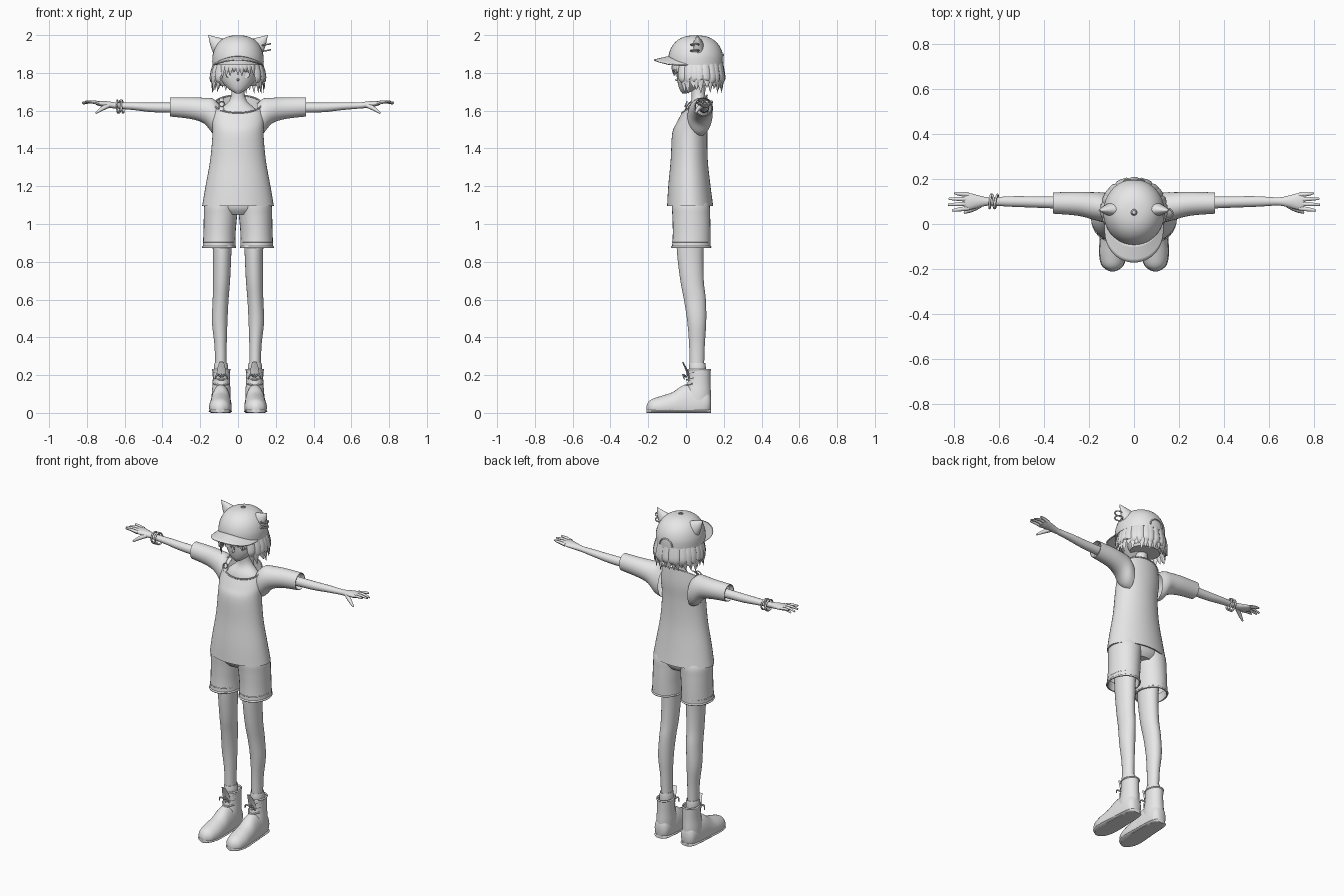
import bpy, bmesh, random
from math import sin, cos, pi, sqrt, radians
from mathutils import Vector

random.seed(4)
cube = bpy.data.objects.get("Cube")
if cube:
    bpy.data.objects.remove(cube)

grey = bpy.data.materials.new("plain grey")
grey.use_nodes = True
grey.diffuse_color = (0.8, 0.8, 0.8, 1)
grey.node_tree.nodes["Principled BSDF"].inputs["Base Color"].default_value = (0.8, 0.8, 0.8, 1)


def smooth_rows(rows, k=4):
    """Catmull-Rom interpolation through rows of numbers."""
    out = []
    for i in range(len(rows) - 1):
        a, b, c, d = rows[max(i - 1, 0)], rows[i], rows[i + 1], rows[min(i + 2, len(rows) - 1)]
        for j in range(k):
            t = j / k
            out.append(tuple(q + 0.5 * t * (r - p + t * (2 * p - 5 * q + 4 * r - s + t * (3 * (q - r) + s - p)))
                             for p, q, r, s in zip(a, b, c, d)))
    return out + [tuple(rows[-1])]


def skin(bm, rings, closed=False, caps=True):
    """Join a list of rings of points into a surface."""
    vs = [[bm.verts.new(p) for p in ring] for ring in rings]
    n = len(vs[0])
    for a, b in zip(vs, vs[1:] + (vs[:1] if closed else [])):
        for i in range(n):
            bm.faces.new((a[i], a[(i + 1) % n], b[(i + 1) % n], b[i]))
    if caps and not closed:
        bm.faces.new(vs[0])
        bm.faces.new(vs[-1])


def finish(name, bm, mirror=False):
    bmesh.ops.recalc_face_normals(bm, faces=bm.faces)
    mesh = bpy.data.meshes.new(name)
    bm.to_mesh(mesh)
    bm.free()
    mesh.materials.append(grey)
    ob = bpy.data.objects.new(name, mesh)
    bpy.context.collection.objects.link(ob)
    if mirror:
        ob.modifiers.new("Mirror", "MIRROR")
    for other in bpy.context.selected_objects:
        other.select_set(False)
    ob.select_set(True)
    bpy.context.view_layer.objects.active = ob
    bpy.ops.object.shade_smooth_by_angle(angle=radians(45))
    return ob


def loft(name, rows, axis="z", mirror=False, lip=0, n=28, k=4):
    """Rows: position on axis, two centres, two radii, optional tilt; lip turns the first edge inward."""
    rows = smooth_rows([r if len(r) == 6 else (*r, 0) for r in rows], k)
    if lip:
        t, a, b, ra, rb, tilt = rows[0]
        rows[:0] = [(t + lip, a, b, ra * 0.88, rb * 0.88, tilt), (t, a, b, ra * 0.94, rb * 0.94, tilt)]
    rings = []
    for t, a, b, ra, rb, tilt in rows:
        ring = []
        for i in range(n):
            u, v = cos(2 * pi * i / n), sin(2 * pi * i / n)
            p, q, s = a + ra * u, b + rb * v, t + tilt * v
            x, y, z = {"x": (s, p, q), "y": (p, s, q), "z": (p, q, s)}[axis]
            ring.append((x, y, max(z, 0)))
        rings.append(ring)
    bm = bmesh.new()
    skin(bm, rings, caps=not lip)
    return finish(name, bm, mirror)


def tubes(name, items, mirror=False, n=8, k=3):
    """Items: path, radii, thin direction, flatness, closed."""
    bm = bmesh.new()
    for pts, radii, ref, flat, closed in items:
        if not closed:
            rows = smooth_rows([(*p, r) for p, r in zip(pts, radii)], k)
        else:
            rows = [(*p, radii) for p in pts]
        path, m = [Vector(r[:3]) for r in rows], len(rows)
        rings = []
        for i, p in enumerate(path):
            ahead = path[(i + 1) % m] if closed else path[min(i + 1, m - 1)]
            behind = path[i - 1] if closed else path[max(i - 1, 0)]
            t = (ahead - behind).normalized()
            side = t.cross(Vector(ref)).normalized()
            up = side.cross(t)
            rad = max(rows[i][3], 0.0008)
            rings.append([p + rad * (cos(2 * pi * j / n) * side + flat * sin(2 * pi * j / n) * up) for j in range(n)])
        skin(bm, rings, closed)
    return finish(name, bm, mirror)


def hoop(centre, u, v, radius, n=28):
    """A closed elliptical tube spanned by two axes."""
    c, u, v = Vector(centre), Vector(u), Vector(v)
    pts = [c + u * cos(2 * pi * i / n) + v * sin(2 * pi * i / n) for i in range(n)]
    return pts, radius, u.cross(v).normalized(), 1, True


# Shirt: body with scooped neckline, and sleeves
loft("shirt_body", [(1.095, 0, .022, .19, .122), (1.2, 0, .018, .172, .112), (1.34, 0, .017, .147, .098),
                    (1.48, 0, .02, .135, .093), (1.56, 0, .034, .137, .084, .025),
                    (1.635, 0, .045, .125, .067, .047)], lip=.03, n=40)
loft("sleeve", [(.36, .093, 1.62, .047, .051), (.25, .09, 1.613, .053, .057), (.18, .08, 1.6, .061, .068),
                (.135, .074, 1.573, .066, .092), (.1, .07, 1.55, .06, .085)], "x", True, lip=-.03)
tubes("collar_trim", [([(.125 * cos(a), .045 + .067 * sin(a), 1.635 + .047 * sin(a))
                        for a in [2 * pi * i / 40 for i in range(40)]], .004, (0, 0, 1), 1, True)])
tubes("shoulder_strap", [([(-.085, -.005, 1.6), (-.087, .012, 1.635), (-.085, .05, 1.665)], [.012] * 3, (0, -1, .5), .3, False),
                         hoop((-.086, 0, 1.635), (.016, 0, 0), (0, .005, .013), .003, 12)])

# Neck and head
loft("neck", [(1.54, 0, .05, .112, .065), (1.6, 0, .056, .1, .056), (1.645, 0, .066, .052, .04),
              (1.69, 0, .065, .035, .035), (1.76, 0, .06, .036, .036)])
loft("head", [(1.692, 0, -.008, .012, .012), (1.715, 0, .012, .05, .047), (1.76, 0, .04, .088, .086),
              (1.82, 0, .055, .105, .105), (1.88, 0, .06, .11, .11), (1.93, 0, .06, .085, .09)])
loft("nose", [(-.03, 0, 1.765, .014, .016), (-.058, 0, 1.763, .002, .002)], "y", n=8)
loft("eye", [(-.026, .043, 1.79, .021, .018), (-.04, .042, 1.79, .019, .017)], "y", True, n=16)
tubes("eyelash", [([(.018, -.045, 1.8), (.04, -.044, 1.811), (.066, -.03, 1.8)], [.002, .004, .001], (0, 1, 0), .6, False)], True)
tubes("mouth", [([(-.015, -.032, 1.73), (0, -.036, 1.728), (.015, -.032, 1.73)], [.001, .002, .001], (0, 1, 0), .6, False)])

# Hair: inner mass, hanging locks and a fringe
loft("hair_mass", [(1.73, 0, .095, .09, .075), (1.78, 0, .095, .113, .095), (1.87, 0, .085, .115, .1)])
locks = []
for row, (count, low) in enumerate([(24, 1.70), (19, 1.735)]):
    for i in range(count):
        a = radians(-38 + 256 * i / (count - 1)) + random.uniform(-.05, .05)
        c, s, w = cos(a), sin(a), .9 + .05 * row
        tip = low + random.uniform(-.012, .03)
        r = random.uniform(.92, 1.04)
        locks.append(([(.115 * c, .06 + .125 * s, 1.875), (.143 * w * c, .063 + .14 * s * w, 1.81),
                       (.15 * w * c, .065 + .143 * s * w, 1.765),
                       (.145 * r * c, .07 + .12 * r * s, tip)], [.02, .024, .02, .001], (c, s, 0), .4, False))
for i in range(11):
    x = -.1 + .02 * i
    y = .045 - .118 * sqrt(1 - (x / .125) ** 2)
    tip = 1.795 + random.uniform(-.012, .016) - 3.5 * x * x
    locks.append(([(x * .9, y + .012, 1.87), (x, y, 1.83), (x * 1.04, y + .008, tip)], [.014, .014, .001], (x, -.1, 0), .35, False))
tubes("hair_locks", locks, n=6)

# Cap: dome, brim, pointed ears, back opening and rings
dome = [(1.842, 0, .052, .136, .146)]
for i in range(9):
    t = radians(10 * i + 7)
    dome.append((1.86 + .139 * sin(t) ** .95, 0, .052, .137 * cos(t) ** .8, .147 * cos(t) ** .8))
loft("cap_dome", dome, lip=.01, n=36, k=2)
bm = bmesh.new()
grid = []
for i in range(25):
    a = radians(-90 + 7.5 * i)
    s, c = sin(a), max(cos(a), 0)
    inner, outer = Vector((.13 * s, .05 - .138 * c, 1.89 - .042 * s * s)), Vector((.132 * s, -.005 - .166 * c ** .8, 1.871 - .028 * s * s))
    grid.append([bm.verts.new(inner.lerp(outer, j / 5)) for j in range(6)])
for a, b in zip(grid, grid[1:]):
    for j in range(5):
        bm.faces.new((a[j], b[j], b[j + 1], a[j + 1]))
brim = finish("cap_brim", bm)
brim.modifiers.new("Thickness", "SOLIDIFY").thickness = .006
tubes("cap_ear", [([(.08, .065, 1.925), (.12, .063, 1.961), (.157, .06, 2.0)], [.06, .034, .001], (0, 1, 0), .65, False)], True, n=14)
arch = []
for i in range(13):
    x, z = .042 * cos(pi * i / 12), 1.856 + .042 * sin(pi * i / 12)
    arch.append((x, .054 + .147 * sqrt(1 - (x / .137) ** 2 - ((z - 1.86) / .16) ** 2), z))
tubes("cap_back_opening", [(arch, [.004] * 13, (0, 1, 0), 1, False)])
tubes("cap_button", [([(0, .052, 1.985), (0, .052, 1.999)], [.014, .008], (0, 1, 0), 1, False)], n=12)
tubes("cap_rings", [hoop((.15, .046, z), (.022, 0, .004), (0, .022, 0), .004, 16) for z in (1.95, 1.918)])

# Arms, hands and bracelets
loft("arm", [(.3, .095, 1.615, .028, .027), (.45, .098, 1.617, .025, .025), (.55, .1, 1.623, .023, .02),
             (.64, .1, 1.627, .018, .016), (.685, .1, 1.632, .026, .017), (.73, .1, 1.638, .037, .014),
             (.755, .1, 1.641, .035, .009)], "x", True, n=20)
fingers = []
for i, reach in enumerate((.808, .825, .822, .798)):
    y = .07 + .02 * i
    end = .06 + .026 * i
    fingers.append(([(.735, y, 1.639), (.775, (y + end) / 2, 1.647), (reach, end, 1.648 - .006 * (i % 3))],
                    [.011, .009, .005], (0, 0, 1), .9, False))
fingers.append(([(.685, .085, 1.628), (.72, .064, 1.61), (.753, .05, 1.587)], [.014, .011, .005], (0, 0, 1), 1, False))
tubes("fingers", fingers, True)
tubes("bracelets", [hoop((-x, .1, 1.622), (.006 * lean, .03, 0), (-.004 * lean, 0, .033), .005)
                    for x, lean in ((.612, 1), (.625, -1), (.638, .5))])

# Shorts with turned-up cuffs
loft("shorts_leg", [(.872, .1, .028, .087, .102), (.95, .098, .03, .085, .1), (1.04, .093, .028, .088, .1),
                    (1.1, .088, .025, .09, .1), (1.15, .08, .02, .075, .085)], mirror=True, lip=.05)
loft("shorts_seat", [(1.05, 0, .028, .1, .075), (1.09, 0, .025, .16, .098), (1.16, 0, .02, .15, .09)])
tubes("shorts_cuff", [hoop((.1, .028, .878), (.085, 0, 0), (0, .101, 0), .006),
                      hoop((.1, .028, .905), (.0835, 0, 0), (0, .0995, 0), .003)], True)

# Legs and socks
loft("leg", [(.96, .085, .025, .054, .075), (.85, .084, .022, .049, .07), (.7, .087, .032, .045, .062),
             (.6, .092, .047, .042, .058), (.48, .097, .057, .041, .05), (.35, .092, .058, .032, .041),
             (.18, .09, .057, .03, .037)], mirror=True)
loft("sock", [(.265, .09, .06, .034, .042), (.24, .09, .06, .038, .045), (.19, .09, .06, .038, .045)], mirror=True, lip=-.01)

# Boots: shaft, foot, sole, tongue and laces
loft("boot_shaft", [(.23, .088, .071, .046, .058), (.16, .088, .069, .046, .06), (.1, .089, .063, .05, .069),
                    (.03, .09, .06, .05, .072)], mirror=True, lip=-.03)
foot = [(.133, .09, .05, .022, .035), (.11, .09, .05, .045, .075), (.03, .09, .04, .053, .11), (-.02, .091, .038, .055, .105),
        (-.07, .092, .035, .058, .075), (-.13, .094, .03, .059, .06), (-.18, .095, .027, .048, .046),
        (-.202, .095, .025, .026, .028), (-.21, .095, .022, .008, .01)]
loft("boot_foot", foot, "y", True)
loft("boot_sole", [(y, x, .009, r + .003, .012) for y, x, z, r, h in foot], "y", True)
tubes("boot_tongue", [([(.088, .02, .17), (.088, .006, .22), (.087, -.018, .27)], [.026, .024, .012], (0, 1, .2), .25, False)], True)
laces = []
for z, y in ((.145, -.002), (.175, .006), (.205, .009)):
    laces.append(([(.05, y + .035, z + .01), (.088, y - .002, z), (.126, y + .035, z + .01)], [.005] * 3, (0, 0, 1), 1, False))
for side in (-1, 1):
    laces.append(([(.088, .002, .19), (.088 + side * .022, -.016, .203), (.088 + side * .034, -.008, .178)],
                  [.005, .005, .003], (0, 1, 0), 1, False))
tubes("boot_laces", laces, True, n=6)
tubes("boot_top_trim", [hoop((.088, .071, .228), (.045, 0, 0), (0, .057, 0), .005)], True)
